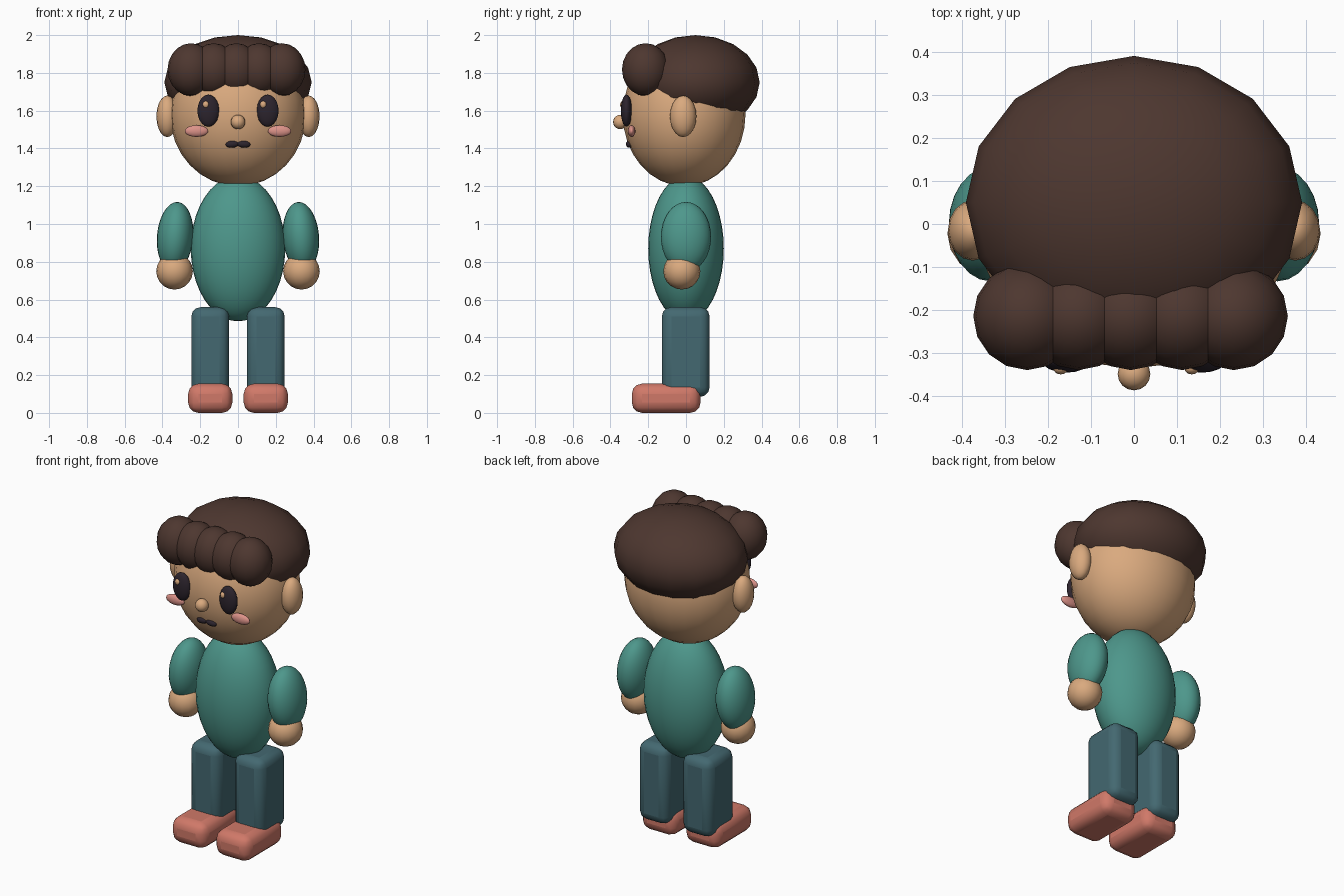
import bpy
import math

default = bpy.data.objects.get("Cube")
if default:
    bpy.data.objects.remove(default, do_unlink=True)


def material(name, rgb):
    m = bpy.data.materials.new(name)
    m.use_nodes = True
    m.diffuse_color = (*rgb, 1)
    m.node_tree.nodes["Principled BSDF"].inputs["Base Color"].default_value = (*rgb, 1)
    return m


skin = material("skin tan", (0.70, 0.40, 0.21))
hair = material("hair brown", (0.075, 0.038, 0.029))
teal = material("sweater teal", (0.075, 0.31, 0.26))
denim = material("trouser blue", (0.057, 0.14, 0.165))
coral = material("shoe coral", (0.63, 0.19, 0.14))
dark = material("near black", (0.026, 0.018, 0.027))
pink = material("cheek pink", (0.72, 0.29, 0.25))


def finish(name, mat):
    ob = bpy.context.object
    ob.name = name
    ob.data.name = name
    ob.data.materials.append(mat)
    bpy.ops.object.shade_smooth_by_angle(angle=math.radians(50))
    return ob


def ellipsoid(name, mat, loc, radii, segments=16, rings=10, tilt=0):
    bpy.ops.mesh.primitive_uv_sphere_add(segments=segments, ring_count=rings,
                                         radius=1, location=loc, rotation=(0, tilt, 0))
    bpy.context.object.scale = radii
    return finish(name, mat)


def rounded_box(name, mat, low, high, bevel):
    bpy.ops.mesh.primitive_cube_add(size=1, location=[(a + b) / 2 for a, b in zip(low, high)])
    ob = bpy.context.object
    ob.scale = [b - a for a, b in zip(low, high)]
    bpy.ops.object.transform_apply(location=False, rotation=False, scale=True)
    mod = ob.modifiers.new("Rounded edges", "BEVEL")
    mod.width = bevel
    mod.segments = 3
    return finish(name, mat)


# Torso, head and hair cap
ellipsoid("torso", teal, (0, 0, 0.87), (0.25, 0.2, 0.385), 32, 20)
ellipsoid("head", skin, (0, -0.01, 1.58), (0.36, 0.325, 0.38), 24, 16)
ellipsoid("hair_cap", hair, (0, 0.05, 1.75), (0.39, 0.34, 0.25))

# Row of fringe curls
for i in range(5):
    ellipsoid(f"fringe_curl_{i + 1}", hair, (-0.248 + 0.12 * i, -0.214, 1.817),
              (0.125, 0.125, 0.14))

# Nose
ellipsoid("nose", skin, (0, -0.348, 1.54), (0.038, 0.038, 0.038))

# Paired parts
for side, s in (("left", 1), ("right", -1)):
    # Face details
    ellipsoid(side + "_ear", skin, (s * 0.374, -0.015, 1.57), (0.058, 0.07, 0.11))
    ellipsoid(side + "_eye", dark, (s * 0.157, -0.315, 1.6), (0.058, 0.03, 0.085))
    ellipsoid(side + "_eye_glint", skin, (s * 0.152 - 0.018, -0.335, 1.632),
              (0.017, 0.014, 0.019))
    ellipsoid(side + "_cheek", pink, (s * 0.22, -0.288, 1.492), (0.062, 0.02, 0.031))
    ellipsoid(side + "_lip", dark, (s * 0.03, -0.3, 1.423), (0.036, 0.018, 0.019),
              tilt=s * 0.1)

    # Arm and hand
    ellipsoid(side + "_arm", teal, (s * 0.333, 0, 0.932), (0.096, 0.133, 0.185),
              24, 16, -s * 0.08)
    ellipsoid(side + "_hand", skin, (s * 0.336, -0.022, 0.75), (0.097, 0.098, 0.097))

    # Leg and shoe
    x = s * 0.147
    rounded_box(side + "_leg", denim, (x - 0.1, -0.128, 0.085), (x + 0.1, 0.125, 0.56), 0.05)
    rounded_box(side + "_shoe", coral, (x - 0.117, -0.287, 0), (x + 0.117, 0.077, 0.155), 0.055)
